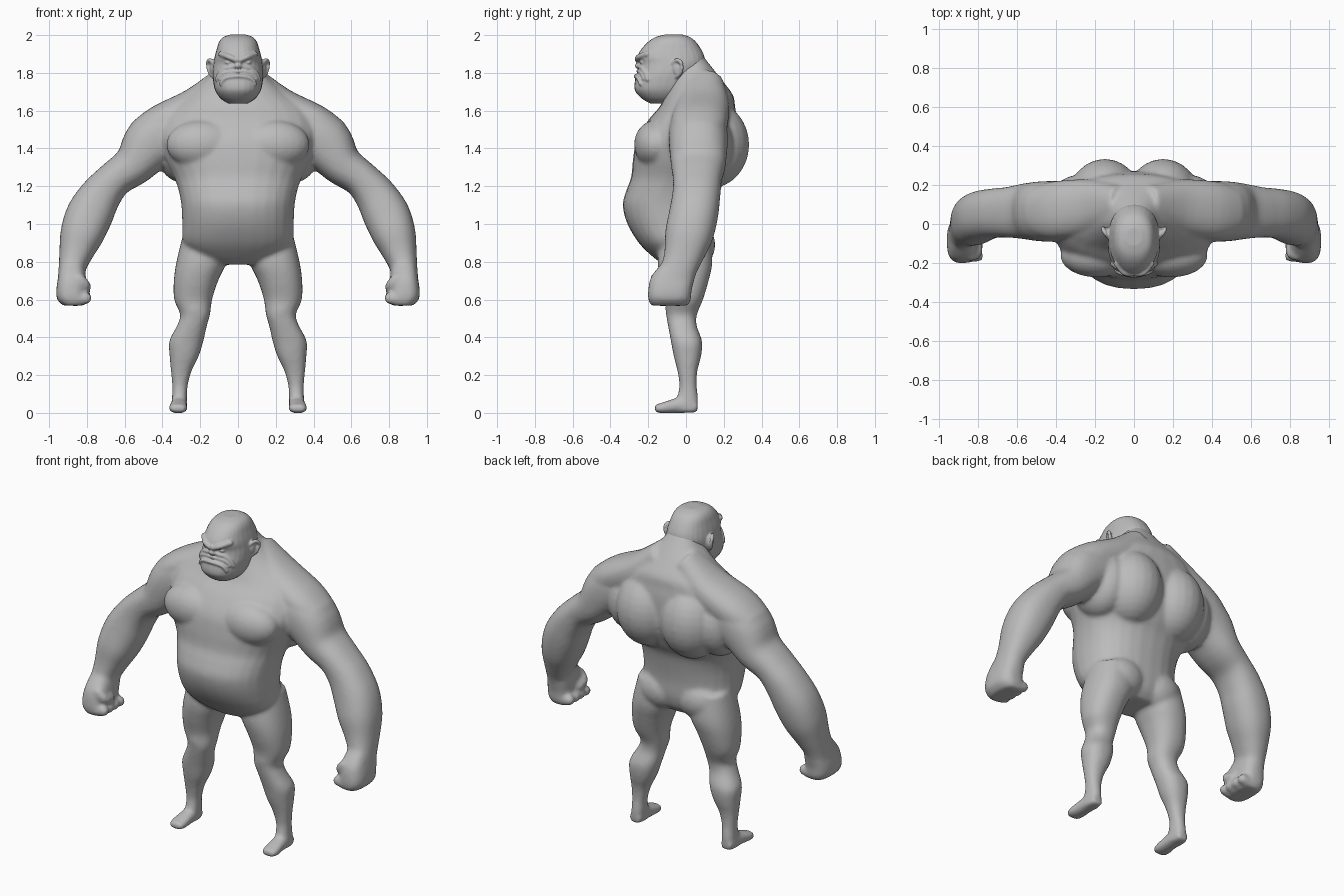
import bpy, bmesh, math
from mathutils import Vector, Matrix
from mathutils.bvhtree import BVHTree

default_cube = bpy.data.objects.get("Cube")
if default_cube:
    bpy.data.objects.remove(default_cube)

UP, BACK = Vector((0, 0, 1)), Vector((0, 1, 0))
SIDES = (1, -1)

skin = bpy.data.materials.new("clay_grey")
skin.use_nodes = True
grey = (0.5, 0.5, 0.5, 1)
skin.diffuse_color = grey
shader = skin.node_tree.nodes["Principled BSDF"]
shader.inputs["Base Color"].default_value = grey
shader.inputs["Roughness"].default_value = 0.7


def spline(rings, steps=4):
    """Catmull-Rom interpolation of ring values."""
    result = []
    last = len(rings) - 1
    for i in range(last):
        before, start = rings[max(i - 1, 0)], rings[i]
        end, after = rings[i + 1], rings[min(i + 2, last)]
        for step in range(steps):
            t = step / steps
            result.append([
                b + 0.5 * t * (c - a + t * (2 * a - 5 * b + 4 * c - d + t * (3 * (b - c) + d - a)))
                for a, b, c, d in zip(before, start, end, after)])
    result.append(list(rings[last]))
    return result


def loft(bm, rings, side=1, tangent=None, hint=BACK, power=2.3, segments=28):
    """Closed skin over (x, y, z, half_width, half_depth) rings."""
    rings = spline(rings)
    centres = [Vector((side * r[0], r[1], r[2])) for r in rings]
    loops = []
    for i, ring in enumerate(rings):
        along = tangent or centres[min(i + 1, len(rings) - 1)] - centres[max(i - 1, 0)]
        along = along.normalized()
        v_axis = (hint - along * hint.dot(along)).normalized()
        u_axis = v_axis.cross(along)
        loop = []
        for k in range(segments):
            angle = math.tau * k / segments
            c, s = math.cos(angle), math.sin(angle)
            u = math.copysign(abs(c) ** (2 / power), c) * max(ring[3], 0.004)
            v = math.copysign(abs(s) ** (2 / power), s) * max(ring[4], 0.004)
            loop.append(bm.verts.new(centres[i] + u_axis * u + v_axis * v))
        loops.append(loop)
    for low, high in zip(loops, loops[1:]):
        for k in range(segments):
            n = (k + 1) % segments
            bm.faces.new((low[k], low[n], high[n], high[k]))
    bm.faces.new(loops[0][::-1])
    bm.faces.new(loops[-1])


def upright(bm, boxes, side=1, power=2.3):
    """Horizontal rings given as (z, x_min, x_max, y_front, y_back)."""
    rings = [((l + r) / 2, (f + b) / 2, z, (r - l) / 2, (b - f) / 2)
             for z, l, r, f, b in boxes]
    loft(bm, rings, side, UP, BACK, power)


def symmetric(bm, rows, power):
    """Central form given as (z, half_width, y_front, y_back)."""
    upright(bm, [(z, -w, w, f, b) for z, w, f, b in rows], 1, power)


def ball(bm, centre, radii):
    matrix = Matrix.Translation(centre) @ Matrix.Diagonal((*radii, 1))
    bmesh.ops.create_uvsphere(bm, u_segments=24, v_segments=16, radius=1, matrix=matrix)


def pair(bm, centre, radii):
    for side in SIDES:
        ball(bm, (side * centre[0], centre[1], centre[2]), radii)


def tube(bm, points, radius, side=1):
    loft(bm, [(*p, radius, radius) for p in points], side, None, UP, 2, 12)
    for x, y, z in (points[0], points[-1]):
        ball(bm, (side * x, y, z), (radius,) * 3)


def finish(bm, name, voxel, smoothing):
    """Fuse overlapping forms into one soft surface."""
    bmesh.ops.recalc_face_normals(bm, faces=bm.faces)
    mesh = bpy.data.meshes.new(name)
    bm.to_mesh(mesh)
    bm.free()
    mesh.materials.append(skin)
    mesh.shade_smooth()
    obj = bpy.data.objects.new(name, mesh)
    bpy.context.collection.objects.link(obj)
    fuse = obj.modifiers.new("fuse", "REMESH")
    fuse.mode = "VOXEL"
    fuse.voxel_size = voxel
    fuse.use_smooth_shade = True
    soften = obj.modifiers.new("soften", "SMOOTH")
    soften.factor = 0.5
    soften.iterations = smoothing
    return obj


# Torso with overhanging belly, hunched back and neck
body = bmesh.new()
symmetric(body, [
    (.785, .13, -.12, .08), (.83, .23, -.18, .12), (.9, .29, -.25, .14),
    (1, .295, -.31, .145), (1.1, .3, -.335, .16), (1.18, .315, -.315, .18),
    (1.25, .34, -.29, .22), (1.35, .39, -.28, .26), (1.45, .42, -.26, .27),
    (1.55, .41, -.2, .27), (1.62, .37, -.14, .26), (1.68, .28, -.11, .25),
    (1.75, .19, -.08, .2), (1.82, .12, -.07, .145), (1.89, .08, -.07, .09)], 2.3)

# Back lobes, chest, sides and buttocks
pair(body, (.15, .13, 1.42), (.19, .205, .23))
pair(body, (.19, -.16, 1.42), (.19, .115, .13))
pair(body, (.3, .07, 1.42), (.14, .18, .2))
pair(body, (.13, .05, .89), (.14, .105, .12))

for side in SIDES:
    # Trapezius sloping to the shoulder
    loft(body, [(.06, .1, 1.74, .1, .1), (.22, .09, 1.625, .1, .14),
                (.4, .07, 1.53, .105, .15), (.5, .065, 1.46, .1, .13)], side)
    # Arm
    loft(body, [
        (.25, .07, 1.53, .13, .14), (.37, .065, 1.485, .15, .155),
        (.465, .065, 1.42, .148, .155), (.55, .065, 1.315, .112, .145),
        (.65, .06, 1.24, .097, .13), (.725, .055, 1.155, .11, .127),
        (.785, .04, 1.05, .124, .13), (.828, .015, .94, .115, .127),
        (.858, -.01, .845, .09, .107), (.877, -.035, .77, .073, .095),
        (.88, -.06, .7, .075, .1)], side)
    # Fist with curled fingers and thumb
    upright(body, [(.79, .82, .94, -.13, .06), (.72, .805, .952, -.185, .045),
                   (.65, .805, .962, -.2, .03), (.6, .8, .957, -.2, .025),
                   (.567, .82, .925, -.185, .01)], side, 2.8)
    for finger in range(4):
        y = -.165 + .052 * finger
        tube(body, [(.805, y, .607), (.85, y, .597), (.9, y, .6)], .031, side)
    tube(body, [(.84, -.16, .71), (.81, -.15, .675), (.81, -.1, .66)], .03, side)
    # Leg
    upright(body, [
        (.95, .03, .29, -.14, .13), (.8, .06, .326, -.15, .14),
        (.7, .105, .34, -.135, .12), (.6, .137, .338, -.11, .09),
        (.52, .148, .306, -.105, .058), (.46, .165, .324, -.095, .057),
        (.38, .183, .364, -.08, .085), (.3, .208, .362, -.065, .08),
        (.22, .246, .355, -.045, .06), (.14, .267, .348, -.035, .057),
        (.07, .27, .35, -.05, .065), (.003, .275, .355, -.05, .06)], side)
    # Foot
    loft(body, [(.312, .06, .03, .035, .028), (.312, 0, .042, .042, .042),
                (.314, -.07, .036, .045, .037), (.317, -.13, .026, .05, .027),
                (.317, -.165, .024, .036, .02)], side, BACK, UP, 2.5)
    # Kneecap
    ball(body, (side * .23, -.065, .55), (.055, .045, .06))
finish(body, "body", .0115, 7)

# Skull and heavy jaw
head = bmesh.new()
symmetric(head, [
    (1.638, .05, -.19, -.03), (1.665, .092, -.235, 0), (1.71, .122, -.272, .03),
    (1.77, .133, -.268, .06), (1.81, .134, -.252, .08), (1.85, .13, -.246, .1),
    (1.885, .124, -.257, .098), (1.925, .113, -.237, .08), (1.965, .1, -.2, .052),
    (1.99, .078, -.16, .02), (2.003, .04, -.11, -.02)], 2.3)
surface = BVHTree.FromBMesh(head)


def on_face(x, z, lift=0):
    hit = surface.ray_cast(Vector((x, -1, z)), BACK)[0]
    return (x, hit.y - lift, z)


for side in SIDES:
    # Scowling brow, eye and cheek fold
    tube(head, [on_face(.012, 1.868, .004), on_face(.05, 1.885, .004),
                on_face(.09, 1.9)], .015, side)
    ball(head, (side * .05, on_face(.05, 1.855)[1] + .004, 1.855), (.02, .011, .009))
    tube(head, [on_face(.035, 1.83), on_face(.07, 1.822), on_face(.1, 1.795),
                on_face(.112, 1.765)], .011, side)
    # Ear rim and lobe
    tube(head, [(.128, -.07, 1.85), (.15, -.045, 1.868), (.16, -.022, 1.845),
                (.148, -.03, 1.8), (.13, -.05, 1.78)], .011, side)
    ball(head, (side * .132, -.045, 1.825), (.017, .027, .042))

# Nose
ball(head, on_face(0, 1.838, .002), (.022, .022, .017))
pair(head, on_face(.022, 1.834), (.013, .014, .011))
tube(head, [on_face(0, 1.845), on_face(0, 1.875)], .013)

# Downturned lips
for drop, thickness in ((0, .0085), (.026, .011)):
    lip = [(-.1, 1.768), (-.075, 1.798), (0, 1.809), (.075, 1.798), (.1, 1.768)]
    tube(head, [on_face(x * (1 - drop * 4), z - drop, .002) for x, z in lip], thickness)
finish(head, "head", .0055, 3)
